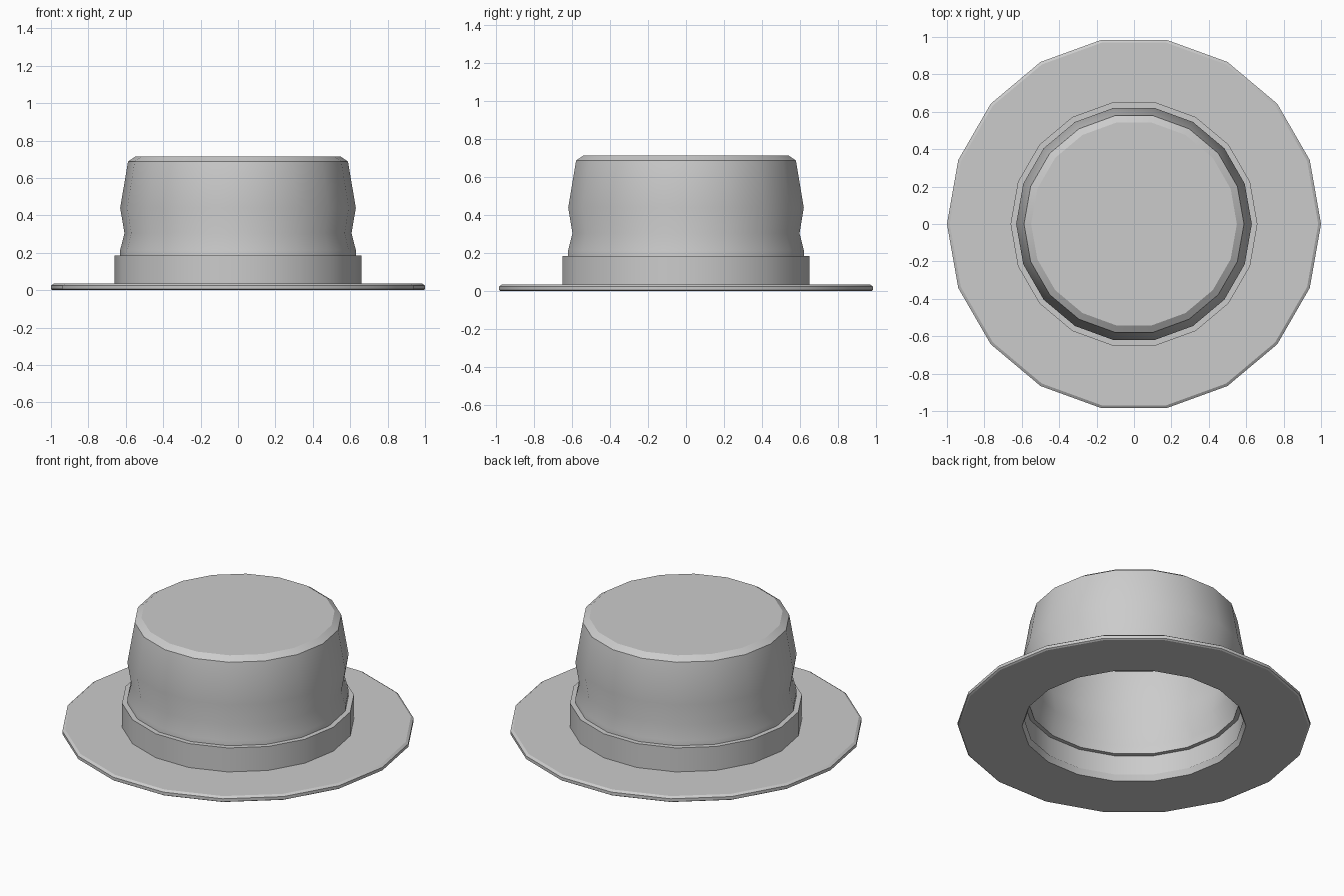
import bpy, bmesh, math

if "Cube" in bpy.data.objects:
    bpy.data.objects.remove(bpy.data.objects["Cube"])

SIDES = 18


def lathe(name, profile, closed):
    """Spin an (r, z) profile round the z axis; r = 0 ends become caps."""
    bm = bmesh.new()
    rings = []
    for r, z in profile:
        rings.append([bm.verts.new((r * math.cos(2 * math.pi * i / SIDES),
                                    r * math.sin(2 * math.pi * i / SIDES), z))
                      for i in range(SIDES)])
    pairs = list(zip(rings, rings[1:]))
    if closed:
        pairs.append((rings[-1], rings[0]))
    else:
        bm.faces.new(rings[0])
        bm.faces.new(rings[-1])
    for a, b in pairs:
        for i in range(SIDES):
            j = (i + 1) % SIDES
            bm.faces.new((a[i], a[j], b[j], b[i]))
    bmesh.ops.recalc_face_normals(bm, faces=bm.faces)
    mesh = bpy.data.meshes.new(name)
    bm.to_mesh(mesh)
    bm.free()
    obj = bpy.data.objects.new(name, mesh)
    bpy.context.collection.objects.link(obj)
    bpy.ops.object.select_all(action='DESELECT')
    obj.select_set(True)
    bpy.context.view_layer.objects.active = obj
    bpy.ops.object.shade_smooth_by_angle(angle=math.radians(30))
    return obj


# Flat brim with a bevelled outer rim and an open head hole
lathe("brim", [(0.635, 0), (0.99, 0), (1.0, 0.006), (1.0, 0.025),
               (0.985, 0.035), (0.62, 0.035)], True)

# Band around the base of the crown
lathe("hat_band", [(0.625, 0.03), (0.66, 0.03), (0.66, 0.185),
                   (0.625, 0.185)], True)

# Hollow crown: outer wall up to the flat top, then inner wall
outer = [(0.63, 0.16), (0.63, 0.215), (0.607, 0.305), (0.63, 0.44),
         (0.588, 0.688), (0.55, 0.714)]
inner = [(0.60, 0.16), (0.60, 0.215), (0.577, 0.305), (0.60, 0.44),
         (0.56, 0.675), (0.54, 0.688)]
lathe("crown", inner[::-1] + outer, False)
